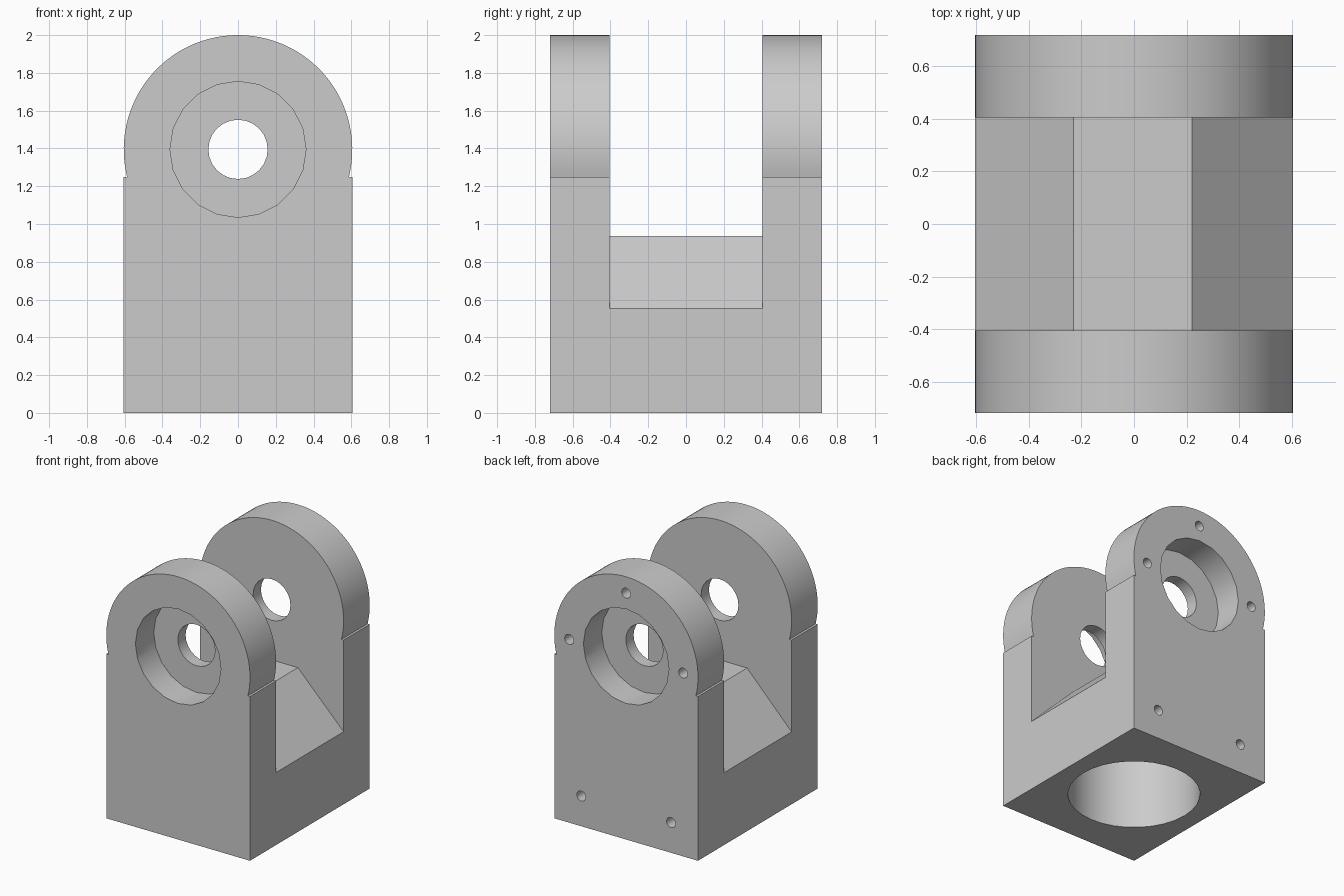
import bpy, bmesh, math
from mathutils import Matrix

cube = bpy.data.objects.get("Cube")
if cube:
    bpy.data.objects.remove(cube)

W, D = 0.605, 0.72        # half width, half depth
PIVOT = 1.395             # height of the pivot axis
SHOULDER = 1.25           # height of the step below the round ears
SLOT = 0.406              # half width of the gap between the ears
POCKET = 0.22             # depth of the bearing pockets

grey = bpy.data.materials.new("light grey")
grey.use_nodes = True
grey.diffuse_color = (0.6, 0.6, 0.6, 1)
grey.node_tree.nodes["Principled BSDF"].inputs["Base Color"].default_value = (0.6, 0.6, 0.6, 1)


def finish(name, bm):
    bmesh.ops.recalc_face_normals(bm, faces=bm.faces[:])
    mesh = bpy.data.meshes.new(name)
    bm.to_mesh(mesh)
    bm.free()
    mesh.materials.append(grey)
    obj = bpy.data.objects.new(name, mesh)
    bpy.context.collection.objects.link(obj)
    return obj


def prism(name, profile, half):
    """Extrude an x-z outline from y = -half to y = half."""
    bm = bmesh.new()
    face = bm.faces.new([bm.verts.new((x, -half, z)) for x, z in profile])
    new = bmesh.ops.extrude_face_region(bm, geom=[face])["geom"]
    moved = [v for v in new if isinstance(v, bmesh.types.BMVert)]
    bmesh.ops.translate(bm, verts=moved, vec=(0, 2 * half, 0))
    return finish(name, bm)


def drill(name, radius, length, centre, sides, along_y=True):
    bm = bmesh.new()
    turn = Matrix.Rotation(math.pi / 2, 4, "X") if along_y else Matrix()
    bmesh.ops.create_cone(bm, cap_ends=True, segments=sides, radius1=radius, radius2=radius,
                          depth=length, matrix=Matrix.Translation(centre) @ turn)
    return finish(name, bm)


# Block with rounded ears, as one outline
start = math.asin((SHOULDER - PIVOT) / W)
steps = 56
outline = [(-W, 0), (W, 0), (W, SHOULDER)]
for i in range(steps + 1):
    a = start + (math.pi - 2 * start) * i / steps
    outline.append((W * math.cos(a), PIVOT + W * math.sin(a)))
outline.append((-W, SHOULDER))
bracket = prism("clevis_bracket", outline, D)

# Gap between the ears, leaving a saddle with sloping sides
ridge, left, right = 0.937, -0.23, 0.22
run = 0.6
saddle = [(left - run, ridge - run * 1.03), (left, ridge), (right, ridge),
          (right + run, ridge - run), (right + run, 2.3), (left - run, 2.3)]
cutters = [prism("slot_cutter", saddle, SLOT)]

# Pivot hole, bearing pockets and the bore in the base
cutters.append(drill("pivot_cutter", 0.157, 2, (0, 0, PIVOT), 24))
for side in (-1, 1):
    cutters.append(drill("pocket_cutter", 0.36, 2 * POCKET, (0, side * D, PIVOT), 20))
cutters.append(drill("bore_cutter", 0.468, 1.14, (0, 0, 0), 32, along_y=False))

# Small screw holes in the back face
screws = [(-0.48, PIVOT), (0, PIVOT + 0.48), (0.48, PIVOT), (-0.378, 0.23), (0.378, 0.23)]
for x, z in screws:
    cutters.append(drill("screw_cutter", 0.038, 0.4, (x, D, z), 16))

# Carve the block
bpy.ops.object.select_all(action="DESELECT")
bpy.context.view_layer.objects.active = bracket
bracket.select_set(True)
for cutter in cutters:
    cutter.hide_render = True
    mod = bracket.modifiers.new("cut", "BOOLEAN")
    mod.operation = "DIFFERENCE"
    mod.solver = "EXACT"
    mod.object = cutter
    bpy.ops.object.modifier_apply(modifier=mod.name)
    bpy.data.objects.remove(cutter)

bpy.ops.object.shade_smooth_by_angle(angle=math.radians(30))
